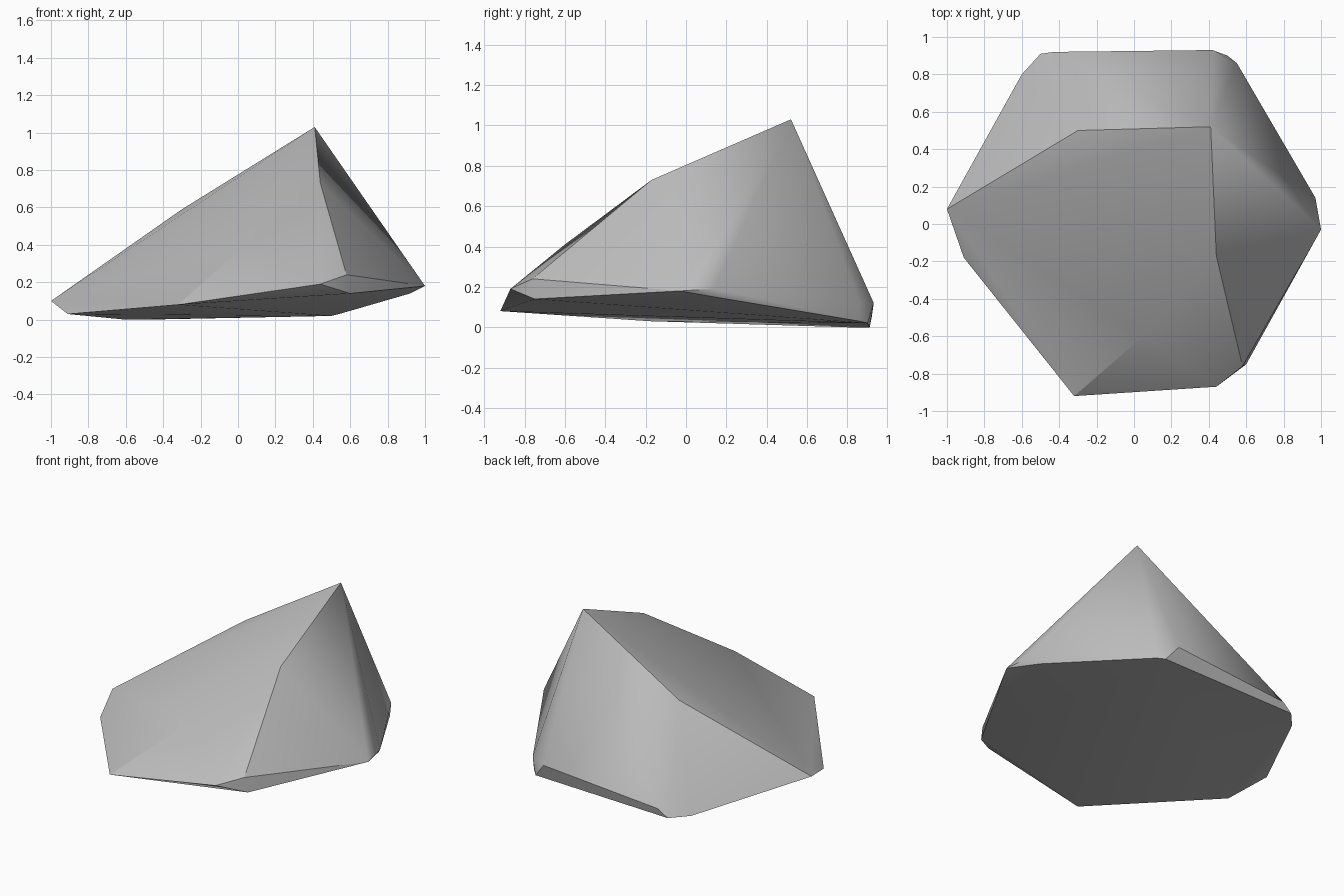
import bpy
import bmesh
import math

default_cube = bpy.data.objects.get("Cube")
if default_cube:
    bpy.data.objects.remove(default_cube, do_unlink=True)


def make_material(name, colour):
    material = bpy.data.materials.new(name)
    material.use_nodes = True
    material.diffuse_color = colour
    shader = next(n for n in material.node_tree.nodes if n.type == "BSDF_PRINCIPLED")
    shader.inputs["Base Color"].default_value = colour
    shader.inputs["Roughness"].default_value = 0.9
    return material


def hull_object(name, points, material):
    """Wrap the corner points in a convex shell with crisp creases."""
    bm = bmesh.new()
    for point in points:
        bm.verts.new(point)
    bmesh.ops.convex_hull(bm, input=bm.verts[:])
    # Drop corners that ended up inside the shell
    loose = [v for v in bm.verts if not v.link_faces]
    bmesh.ops.delete(bm, geom=loose, context="VERTS")
    bmesh.ops.recalc_face_normals(bm, faces=bm.faces[:])

    mesh = bpy.data.meshes.new(name)
    bm.to_mesh(mesh)
    bm.free()
    mesh.materials.append(material)
    obj = bpy.data.objects.new(name, mesh)
    bpy.context.collection.objects.link(obj)

    bpy.ops.object.select_all(action="DESELECT")
    obj.select_set(True)
    bpy.context.view_layer.objects.active = obj
    bpy.ops.object.shade_smooth_by_angle(angle=math.radians(30))
    return obj


# Peak and the ridges running down from it
ridges = [
    (.41, .52, 1.03), (.44, -.17, .73), (.58, -.76, .24),
    (-.3, .5, .59), (.05, -.6, .41),
]

# Widest outline, around the foot of the slopes
rim = [
    (1, -.03, .18), (.97, .14, .19), (.55, .86, .12), (.42, .93, .12),
    (-.43, .92, .05), (-1, .08, .1), (-.32, -.92, .08), (.44, -.87, .19),
]

# Tilted underside
underside = [
    (.6, -.75, .14), (.92, .2, .14), (.54, .86, .03), (.5, .9, .02),
    (-.5, .91, 0), (-.6, .8, 0), (-.91, -.18, .03),
]

stone_grey = make_material("stone grey", (.5, .5, .5, 1))
hull_object("boulder", ridges + rim + underside, stone_grey)
